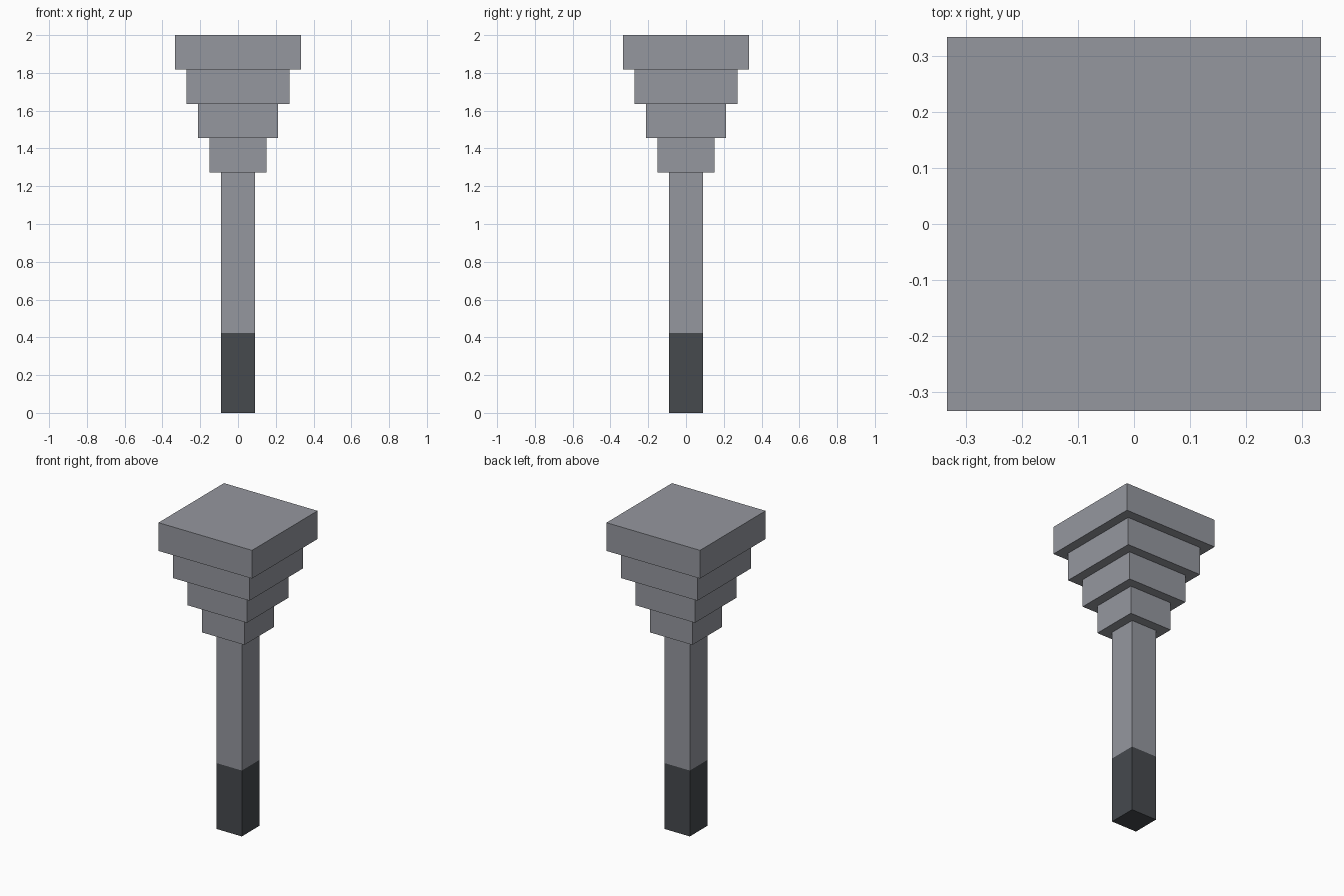
import bpy

cube = bpy.data.objects.get("Cube")
if cube:
    bpy.data.objects.remove(cube, do_unlink=True)


def material(name, rgb):
    mat = bpy.data.materials.new(name)
    mat.use_nodes = True
    color = (*rgb, 1.0)
    mat.diffuse_color = color
    bsdf = next(n for n in mat.node_tree.nodes if n.type == "BSDF_PRINCIPLED")
    bsdf.inputs["Base Color"].default_value = color
    return mat


def block(name, width, z0, z1, mat):
    """Square block centred on the vertical axis."""
    bpy.ops.mesh.primitive_cube_add(size=1, location=(0, 0, (z0 + z1) / 2))
    obj = bpy.context.object
    obj.name = name
    obj.scale = (width, width, z1 - z0)
    bpy.ops.object.transform_apply(location=False, rotation=False, scale=True)
    obj.data.materials.append(mat)
    return obj


stone = material("light grey", (0.30, 0.31, 0.345))
dark = material("dark grey", (0.061, 0.067, 0.076))

UNIT = 2 / 11              # shaft width and tier height
SHAFT_TOP = 7 * UNIT
BASE_TOP = SHAFT_TOP / 3

# Square column: dark foot with a lighter shaft above
block("column_foot", UNIT, 0, BASE_TOP, dark)
block("column_shaft", UNIT, BASE_TOP, SHAFT_TOP, stone)

# Stepped capital, each tier wider than the one below
for i in range(4):
    z = SHAFT_TOP + i * UNIT
    block(f"capital_tier_{i + 1}", UNIT * (1 + (i + 1) * 2 / 3), z, z + UNIT, stone)
